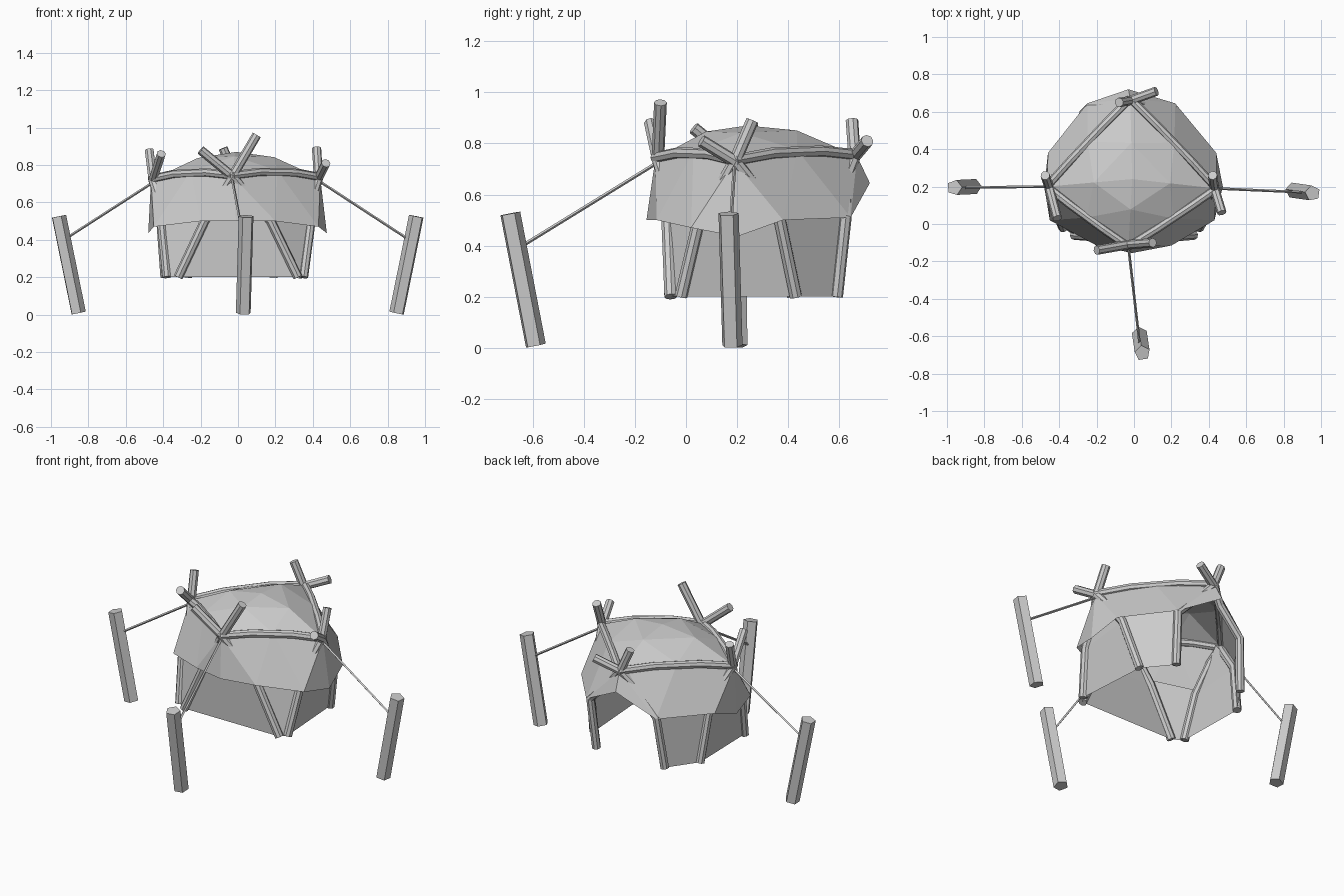
import bpy, bmesh
from mathutils import Vector as V, Matrix

if "Cube" in bpy.data.objects:
    bpy.data.objects.remove(bpy.data.objects["Cube"])

CENTRE = V((-0.02, 0.26, 0.5))

# Each side, counter-clockwise: crossing corner, flap centre, flap ends a/b,
# pole feet a/b, pole tips a/b above the crossing
SIDES = {
    "front": [(-0.03, -0.12, 0.74), (-0.01, -0.155, 0.5), (-0.2, -0.115, 0.5), (0.2, -0.115, 0.5),
              (-0.32, -0.06, 0.2), (0.32, -0.06, 0.2), (0.1, -0.1, 0.96), (-0.2, -0.14, 0.88)],
    "right": [(0.44, 0.19, 0.73), (0.475, 0.2, 0.435), (0.43, 0.02, 0.47), (0.44, 0.38, 0.5),
              (0.35, -0.02, 0.2), (0.32, 0.43, 0.2), (0.42, 0.26, 0.89), (0.47, 0.06, 0.81)],
    "back": [(-0.02, 0.67, 0.75), (-0.03, 0.72, 0.645), (0.22, 0.645, 0.51), (-0.25, 0.645, 0.51),
             (0.19, 0.59, 0.2), (-0.27, 0.59, 0.2), (-0.08, 0.65, 0.89), (0.12, 0.71, 0.81)],
    "left": [(-0.465, 0.2, 0.72), (-0.48, 0.2, 0.435), (-0.46, 0.38, 0.5), (-0.45, 0.02, 0.47),
             (-0.39, 0.42, 0.2), (-0.38, -0.02, 0.2), (-0.41, 0.03, 0.86), (-0.475, 0.26, 0.88)],
}
SIDES = {k: [V(p) for p in v] for k, v in SIDES.items()}
NAMES = list(SIDES)


def link(name, data):
    ob = bpy.data.objects.new(name, data)
    bpy.context.collection.objects.link(ob)
    return ob


def cloth(name, polys):
    """Flat-shaded sheet from a list of polygons."""
    verts, faces = [], []
    for poly in polys:
        faces.append(tuple(range(len(verts), len(verts) + len(poly))))
        verts += [tuple(p) for p in poly]
    me = bpy.data.meshes.new(name)
    me.from_pydata(verts, [], faces)
    return link(name, me)


def rod(name, points, radius, res=2):
    """Faceted rod along a polyline, 4 + 2 * res sides."""
    cu = bpy.data.curves.new(name, 'CURVE')
    cu.dimensions = '3D'
    cu.bevel_depth = radius
    cu.bevel_resolution = res
    cu.use_fill_caps = True
    sp = cu.splines.new('POLY')
    sp.points.add(len(points) - 1)
    for sp_pt, p in zip(sp.points, points):
        sp_pt.co = (*p, 1)
    sp.use_smooth = False
    return link(name, cu)


def stake(name, bottom, top, radius):
    """Five-sided straight post."""
    d = V(top) - V(bottom)
    mat = Matrix.Translation((V(top) + V(bottom)) / 2) @ d.to_track_quat('Z', 'Y').to_matrix().to_4x4()
    bm = bmesh.new()
    bmesh.ops.create_cone(bm, cap_ends=True, segments=5, radius1=radius, radius2=radius,
                          depth=d.length, matrix=mat)
    me = bpy.data.meshes.new(name)
    bm.to_mesh(me)
    bm.free()
    return link(name, me)


def inward(p, d):
    flat = V((CENTRE.x - p.x, CENTRE.y - p.y, 0)).normalized()
    return p + flat * d


def knee_of(side, p):
    """Where a leg pole bends, tucked behind the flap end."""
    return inward(p, 0.025 if side == "back" else 0.05)


roof, skirt, tongues = [], [], []
apex = V((-0.01, 0.24, 0.87))
inner = {n: apex.lerp(SIDES[n][0], 0.45) + V((0, 0, 0.035)) for n in NAMES}

for i, n in enumerate(NAMES):
    m = NAMES[(i + 1) % 4]
    corner, mid, a, b, foot_a, foot_b, tip_a, tip_b = SIDES[n]
    corner2, _, a2, _, foot_a2 = SIDES[m][:5]
    ridge = inward((corner + corner2) / 2, -0.008) + V((0, 0, 0.035))

    # roof facets over this quarter
    roof += [[apex, inner[n], inner[m]], [inner[n], ridge, inner[m]],
             [inner[n], corner, ridge], [inner[m], ridge, corner2]]

    # gable flap and corner panel
    skirt += [[corner, a, mid], [corner, mid, b],
              [corner, b, ridge], [ridge, b, a2], [ridge, a2, corner2]]

    # tongue of cloth from behind the skirt down to the paired feet
    lift = V((0, 0, 0.03))
    tongues.append([knee_of(n, b) + lift, foot_b, foot_a2, knee_of(m, a2) + lift])

    # inner wall (the back stays open as the doorway)
    if n != "back":
        cloth(n + "_wall", [[foot_a, foot_b, knee_of(n, b), knee_of(n, a)],
                            [knee_of(n, a), knee_of(n, b), inward(corner, 0.05)]])

    # crossed bent poles, hidden behind the cloth between crossing and knee
    for tag, p, foot, tip in (("a", a, foot_a, tip_a), ("b", b, foot_b, tip_b)):
        knee = knee_of(n, p)
        upper = inward(corner.lerp(p, 0.35), 0.035)
        rod(f"{n}_pole_{tag}", [tip, inward(corner, 0.01), upper, knee, foot], 0.025)

    # ridge pole between neighbouring crossings
    q = V((0, 0, 0.004))
    rod(f"{n}_ridge_pole", [corner + q, corner.lerp(ridge, 0.6) + q,
                            corner2.lerp(ridge, 0.6) + q, corner2 + q], 0.023)

cloth("roof_cloth", roof)
cloth("skirt_cloth", skirt)
cloth("corner_tongues", tongues)

# stakes with guy ropes
STAKES = {
    "left": [(-0.855, 0.2, 0.008), (-0.96, 0.195, 0.525), (-0.9, 0.195, 0.42)],
    "right": [(0.85, 0.18, 0.008), (0.955, 0.165, 0.525), (0.9, 0.17, 0.41)],
    "front": [(0.03, -0.59, 0.008), (0.045, -0.69, 0.525), (0.03, -0.64, 0.4)],
}
for n, (bottom, top, tie) in STAKES.items():
    stake(n + "_stake", bottom, top, 0.042)
    rod(n + "_rope", [tie, SIDES[n][0] - V((0, 0, 0.02))], 0.007, 0)
